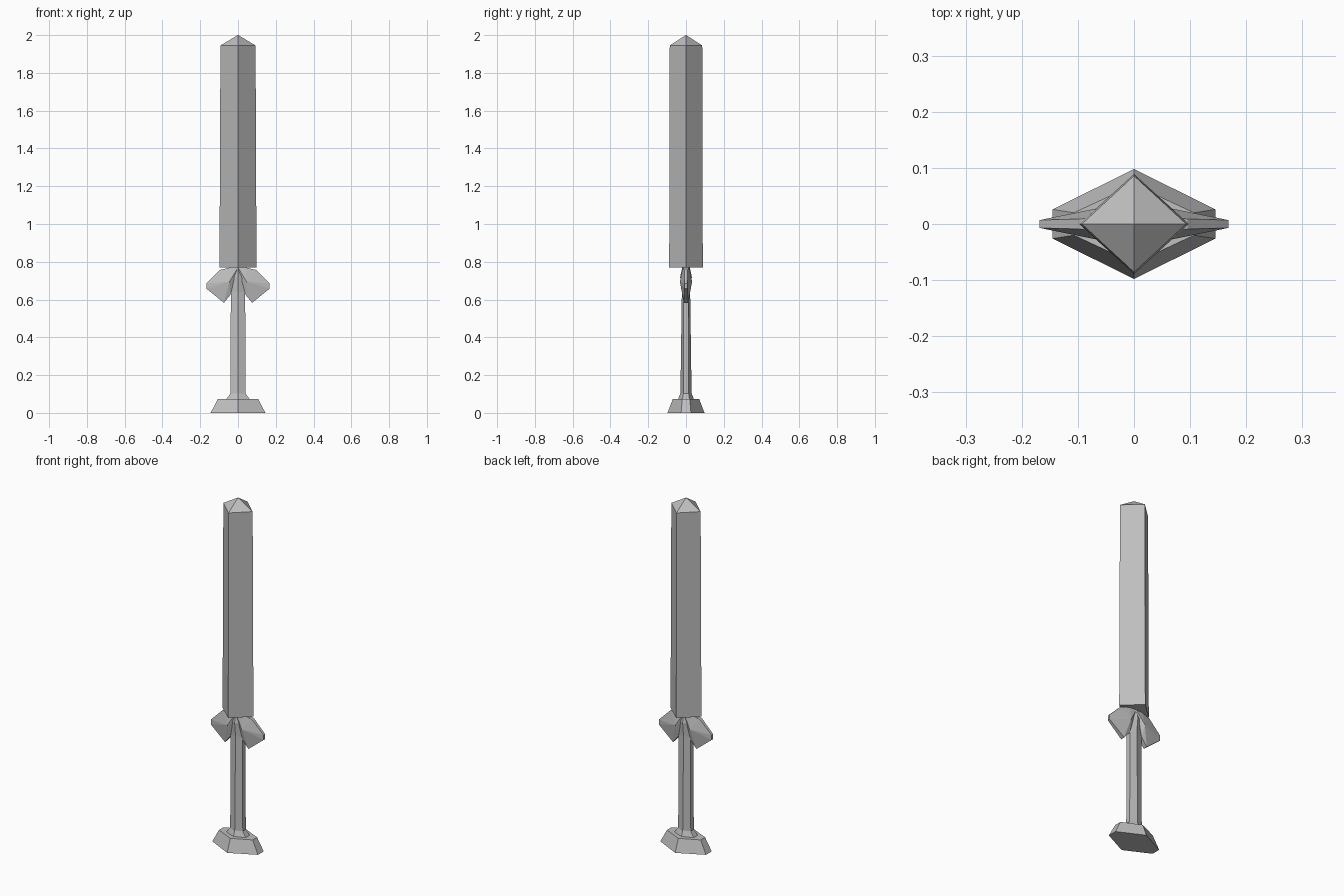
import bpy, bmesh
from mathutils import Vector

cube = bpy.data.objects.get("Cube")
if cube:
    bpy.data.objects.remove(cube, do_unlink=True)

steel = bpy.data.materials.new("grey steel")
steel.use_nodes = True
grey = (0.52, 0.52, 0.52, 1)
steel.diffuse_color = grey
steel.node_tree.nodes["Principled BSDF"].inputs["Base Color"].default_value = grey


def finish(name, bm):
    bmesh.ops.recalc_face_normals(bm, faces=bm.faces)
    mesh = bpy.data.meshes.new(name)
    bm.to_mesh(mesh)
    bm.free()
    mesh.materials.append(steel)
    obj = bpy.data.objects.new(name, mesh)
    bpy.context.collection.objects.link(obj)
    return obj


def loft(name, rings):
    """Join rings of equal length and cap both ends."""
    bm = bmesh.new()
    loops = [[bm.verts.new(p) for p in ring] for ring in rings]
    for a, b in zip(loops, loops[1:]):
        n = len(a)
        for i in range(n):
            bm.faces.new((a[i], a[(i + 1) % n], b[(i + 1) % n], b[i]))
    bm.faces.new(loops[0])
    bm.faces.new(loops[-1])
    bmesh.ops.remove_doubles(bm, verts=bm.verts, dist=0.0001)
    return finish(name, bm)


def diamond(w, d, z):
    return [(w, 0, z), (0, d, z), (-w, 0, z), (0, -d, z)]


def hexagon(w, flat, d, z):
    return [(w, -flat, z), (w, flat, z), (0, d, z),
            (-w, flat, z), (-w, -flat, z), (0, -d, z)]


# Blade: diamond bar with a low pyramid tip
loft("blade", [diamond(0.098, 0.089, 0.77), diamond(0.093, 0.086, 1.945),
               diamond(0.001, 0.001, 2.0)])

# Grip: slim six-sided bar that narrows into the guard
loft("grip", [hexagon(0.04, 0.014, 0.03, 0.07), hexagon(0.038, 0.012, 0.022, 0.64),
              hexagon(0.034, 0.014, 0.031, 0.72), hexagon(0.008, 0.006, 0.02, 0.772)])

# Pommel: flared foot with a sloping collar
loft("pommel", [hexagon(0.145, 0.026, 0.098, 0), hexagon(0.107, 0.02, 0.07, 0.073)])
loft("collar", [hexagon(0.062, 0.018, 0.042, 0.072), hexagon(0.04, 0.014, 0.03, 0.103)])


# Guard: two drooping wings, each with a raised hub on both faces
def wing(name, side):
    outline = [(0, 0.77, 0.018), (0.04, 0.77, 0.016), (0.095, 0.757, 0.009),
               (0.168, 0.685, 0.007), (0.168, 0.658, 0.007),
               (0.075, 0.583, 0.012), (0.04, 0.625, 0.014), (0.02, 0.7, 0.018)]
    bm = bmesh.new()
    edges = []
    for s in (-1, 1):
        rim = [bm.verts.new((side * x, s * t, z)) for x, z, t in outline]
        hub = bm.verts.new((side * 0.045, s * 0.032, 0.695))
        for i, v in enumerate(rim):
            bm.faces.new((v, rim[(i + 1) % len(rim)], hub))
        edges.append(rim)
    a, b = edges
    for i in range(len(a)):
        j = (i + 1) % len(a)
        bm.faces.new((a[i], a[j], b[j], b[i]))
    return finish(name, bm)


wing("left_guard", 1)
wing("right_guard", -1)
